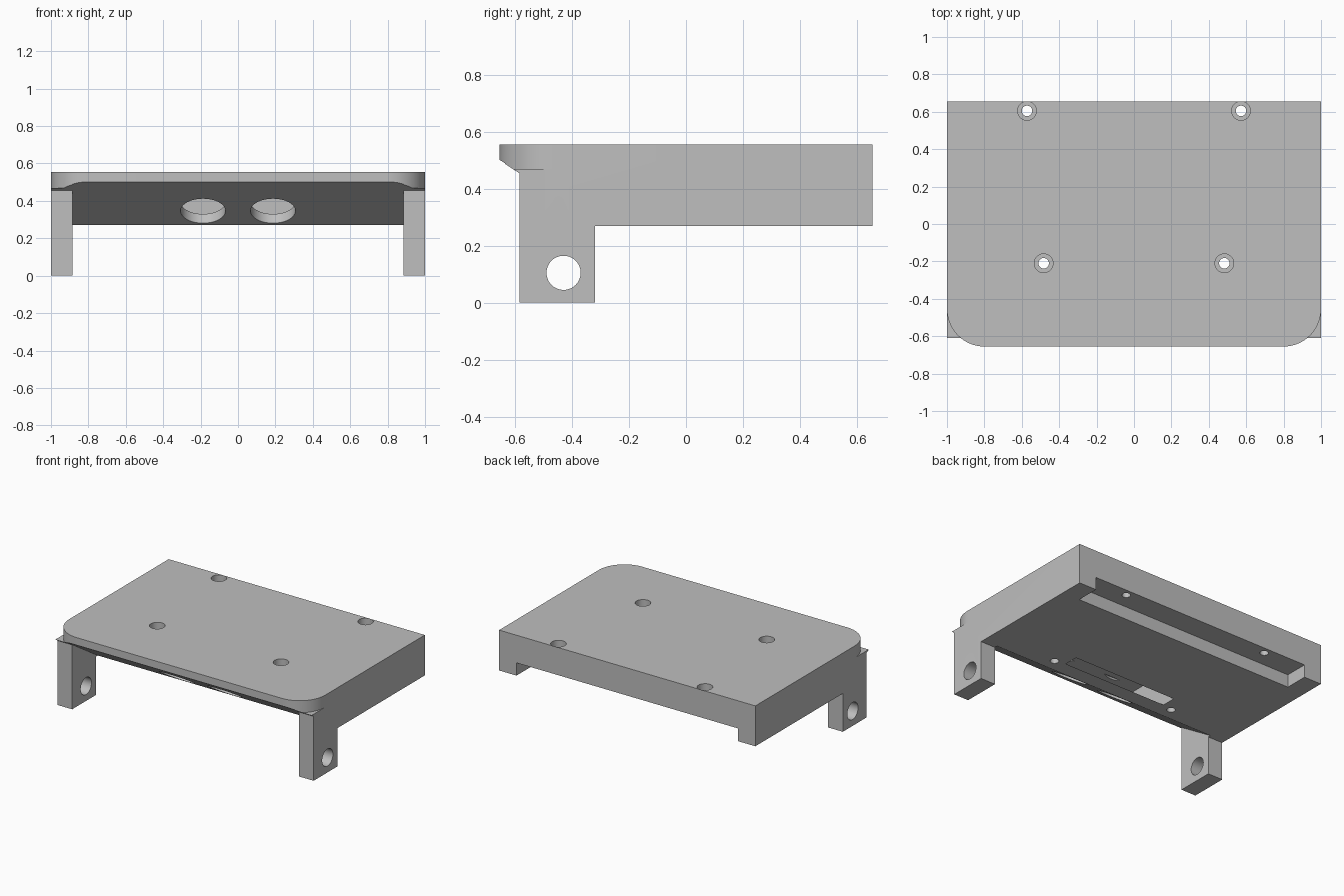
import bpy, bmesh, math
from mathutils import Matrix, Vector

cube = bpy.data.objects.get("Cube")
if cube:
    bpy.data.objects.remove(cube, do_unlink=True)

# One plain grey material
grey = bpy.data.materials.new("plain_grey")
grey.use_nodes = True
tone = (0.52, 0.52, 0.52, 1)
grey.diffuse_color = tone
grey.node_tree.nodes["Principled BSDF"].inputs["Base Color"].default_value = tone

TOP, UNDER, HALF_Y, LIP = 0.555, 0.27, 0.655, 0.5
SLOPE = 0.65                       # fall of the sloped front underside
LEG_IN, LEG_FRONT, LEG_BACK = 0.885, -0.585, -0.32


def slope_z(y):
    return LIP - SLOPE * (y + HALF_Y)


def slope_y(z):
    return (LIP - z) / SLOPE - HALF_Y


def make(name, bm):
    bmesh.ops.recalc_face_normals(bm, faces=bm.faces)
    mesh = bpy.data.meshes.new(name)
    bm.to_mesh(mesh)
    bm.free()
    mesh.materials.append(grey)
    ob = bpy.data.objects.new(name, mesh)
    bpy.context.scene.collection.objects.link(ob)
    return ob


def prism(name, points, offset):
    """Closed solid from a 3D outline swept along an offset."""
    bm = bmesh.new()
    near = [bm.verts.new(p) for p in points]
    far = [bm.verts.new(Vector(p) + Vector(offset)) for p in points]
    bm.faces.new(near)
    bm.faces.new(far[::-1])
    for i in range(len(near)):
        j = i - 1
        bm.faces.new((near[i], near[j], far[j], far[i]))
    return make(name, bm)


def side_prism(name, profile, half_width):
    points = [(-half_width, y, z) for y, z in profile]
    return prism(name, points, (2 * half_width, 0, 0))


def rod(name, start, axis, length, radius):
    """Cylinder from a start point along an axis."""
    axis = Vector(axis).normalized()
    turn = axis.to_track_quat('Z', 'Y').to_matrix().to_4x4()
    place = Matrix.Translation(Vector(start) + axis * length / 2) @ turn
    bm = bmesh.new()
    bmesh.ops.create_cone(bm, cap_ends=True, segments=48, radius1=radius,
                          radius2=radius, depth=length, matrix=place)
    return make(name, bm)


def cut(target, cutter):
    """Subtract the cutter, using the first solver that gives a solid."""
    mod = target.modifiers.new("cut", 'BOOLEAN')
    mod.operation, mod.object = 'DIFFERENCE', cutter
    for solver in ('EXACT', 'MANIFOLD', 'FLOAT'):
        mod.solver = solver
        bpy.context.view_layer.update()
        graph = bpy.context.evaluated_depsgraph_get()
        result = bpy.data.meshes.new_from_object(target.evaluated_get(graph))
        if len(result.polygons):
            target.data = result
            break
    target.modifiers.remove(mod)
    bpy.data.objects.remove(cutter, do_unlink=True)


# Slab and legs share one side profile
body = side_prism("mounting_bracket", [
    (-HALF_Y, TOP), (-HALF_Y, LIP), (LEG_FRONT, slope_z(LEG_FRONT)),
    (LEG_FRONT, 0), (LEG_BACK, 0), (LEG_BACK, UNDER),
    (HALF_Y, UNDER), (HALF_Y, TOP)], 1)

# Open space between the legs, under the sloped face
front, floor, skim = -0.8, -0.1, 0.002
cut(body, side_prism("leg_gap", [
    (front, slope_z(front) + skim), (slope_y(floor), floor + skim),
    (front, floor)], LEG_IN))

# Rounded front corners above the legs
R = 0.2
for s in (-1, 1):
    arc = [(s * (1 - R + R * math.sin(a)), R - HALF_Y - R * math.cos(a), 0.47)
           for a in (i * math.pi / 32 for i in range(17))]
    outside = [(s * 1.1, R - HALF_Y, 0.47), (s * 1.1, -0.75, 0.47),
               (s * (1 - R), -0.75, 0.47)]
    cut(body, prism("corner_cutter", arc + outside, (0, 0, 0.3)))

# Cross holes through both legs
cut(body, rod("leg_hole", (-1.1, -0.43, 0.105), (1, 0, 0), 2.2, 0.06))

# Rear channel under the slab
cut(body, side_prism("rear_channel", [
    (0.49, 0.1), (0.8, 0.1), (0.8, 0.36), (0.49, 0.36)], 0.865))

# Wedge pocket behind the sloped face
wall, low = 0.11, 0.2
cut(body, side_prism("pocket", [
    (-0.09, low), (-0.09, LIP), (slope_y(LIP) + wall, LIP),
    (slope_y(low) + wall, low)], 0.405))

# Round openings square to the sloped face
inward = Vector((0, SLOPE, 1)).normalized()
for s in (-1, 1):
    centre = Vector((s * 0.187, slope_y(0.345), 0.345))
    cut(body, rod("round_opening", centre - inward * 0.1, inward, 0.22, 0.12))

# Counterbored screw holes
for x, y in ((0.572, 0.605), (0.483, -0.21)):
    for s in (-1, 1):
        cut(body, rod("screw_hole", (s * x, y, 0.1), (0, 0, 1), 0.6, 0.028))
        cut(body, rod("counterbore", (s * x, y, TOP - 0.1), (0, 0, 1), 0.2, 0.05))

# Smooth curved walls, keep edges sharp
for ob in bpy.context.selected_objects:
    ob.select_set(False)
body.select_set(True)
bpy.context.view_layer.objects.active = body
bpy.ops.object.shade_smooth_by_angle(angle=math.radians(25))
